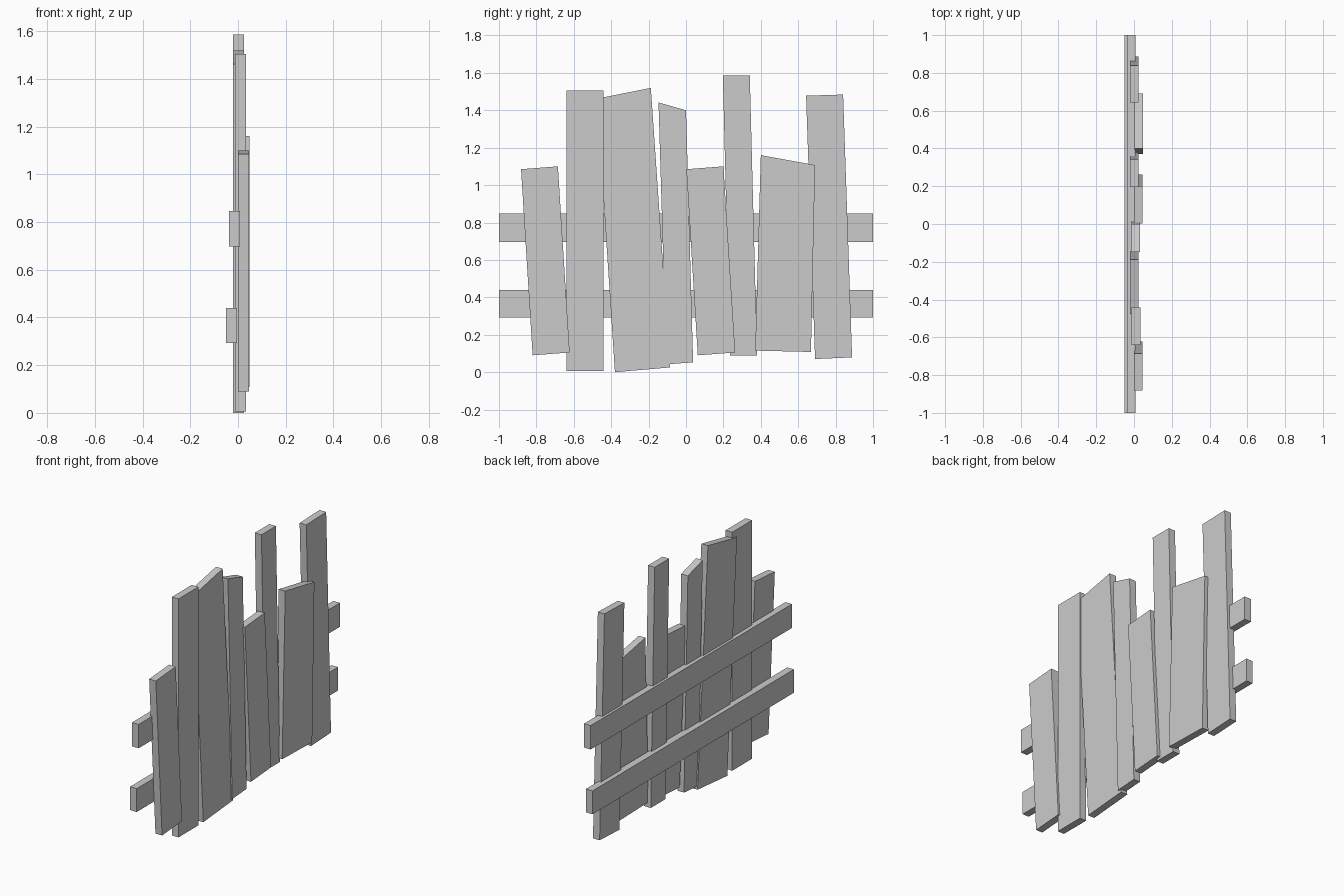
import bpy
import bmesh

cube = bpy.data.objects.get("Cube")
if cube:
    bpy.data.objects.remove(cube, do_unlink=True)

grey = bpy.data.materials.new("plain_grey")
grey.use_nodes = True
colour = (0.6, 0.6, 0.6, 1)
grey.diffuse_color = colour
grey.node_tree.nodes["Principled BSDF"].inputs["Base Color"].default_value = colour

THICK = 0.046


def board(name, back, outline):
    """Extrude a (y, z) outline along x, starting at the back plane."""
    bm = bmesh.new()
    face = bm.faces.new([bm.verts.new((back, y, z)) for y, z in outline])
    moved = bmesh.ops.extrude_face_region(bm, geom=[face])["geom"]
    bmesh.ops.translate(bm, vec=(THICK, 0, 0),
                        verts=[v for v in moved if isinstance(v, bmesh.types.BMVert)])
    bmesh.ops.recalc_face_normals(bm, faces=bm.faces)
    mesh = bpy.data.meshes.new(name)
    bm.to_mesh(mesh)
    bm.free()
    mesh.materials.append(grey)
    obj = bpy.data.objects.new(name, mesh)
    bpy.context.collection.objects.link(obj)


# Upright planks: back plane, then top left, top right, bottom right, bottom left
planks = [
    (0.0, [(-.882, 1.085), (-.685, 1.1), (-.622, .105), (-.82, .09)]),
    (-.012, [(-.64, 1.505), (-.442, 1.505), (-.442, .006), (-.64, .006)]),
    (-.021, [(-.476, 1.462), (-.188, 1.52), (-.085, .025), (-.38, 0)]),
    (-.013, [(-.147, 1.442), (0, 1.4), (.038, .052), (-.105, .042)]),
    (0.0, [(.002, 1.085), (.2, 1.1), (.263, .105), (.063, .09)]),
    (-.021, [(.197, 1.586), (.341, 1.586), (.38, .088), (.235, .088)]),
    (.002, [(.4, 1.16), (.69, 1.107), (.668, .108), (.37, .115)]),
    (-.021, [(.642, 1.478), (.84, 1.484), (.888, .079), (.69, .07)]),
]
for number, (back, outline) in enumerate(planks, 1):
    board(f"plank_{number}", back, outline)

# Horizontal rails behind the planks
for name, back, low, high in (("upper_rail", -.037, .697, .847),
                              ("lower_rail", -.05, .293, .44)):
    board(name, back, [(-1, high), (1, high), (1, low), (-1, low)])
